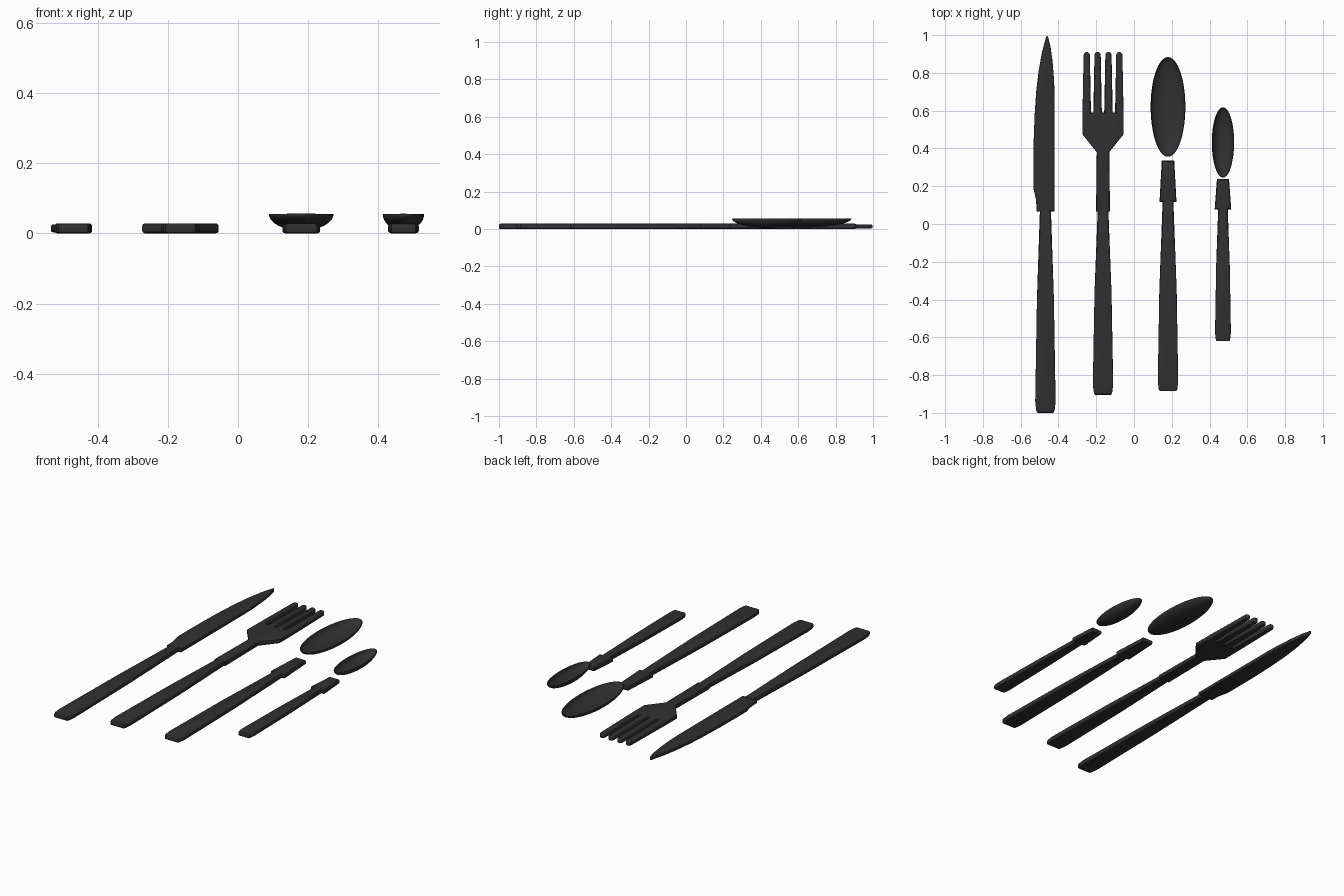
import bpy, bmesh
from math import sin, cos, pi

if "Cube" in bpy.data.objects:
    bpy.data.objects.remove(bpy.data.objects["Cube"])


def finish(name, bm):
    bmesh.ops.recalc_face_normals(bm, faces=bm.faces)
    mesh = bpy.data.meshes.new(name)
    bm.to_mesh(mesh)
    bm.free()
    ob = bpy.data.objects.new(name, mesh)
    bpy.context.collection.objects.link(ob)
    mat = bpy.data.materials.get("dark_steel") or bpy.data.materials.new("dark_steel")
    mat.diffuse_color = (0.03, 0.03, 0.032, 1)
    mat.use_nodes = True
    mat.node_tree.nodes["Principled BSDF"].inputs["Base Color"].default_value = mat.diffuse_color
    mesh.materials.append(mat)
    bpy.ops.object.select_all(action='DESELECT')
    ob.select_set(True)
    bpy.context.view_layer.objects.active = ob
    bpy.ops.object.shade_smooth_by_angle(angle=0.5)
    return ob


def plate(name, outline, z0=0.0, z1=0.028, bevel=0.008):
    """Flat outline extruded upward, with rounded top and bottom rims."""
    bm = bmesh.new()
    face = bm.faces.new([bm.verts.new((x, y, z0)) for x, y in outline])
    ext = bmesh.ops.extrude_face_region(bm, geom=[face], use_keep_orig=True)
    top = [v for v in ext["geom"] if isinstance(v, bmesh.types.BMVert)]
    bmesh.ops.translate(bm, verts=top, vec=(0, 0, z1 - z0))
    bmesh.ops.recalc_face_normals(bm, faces=bm.faces)
    rims = [e for e in bm.edges if abs(e.verts[0].co.z - e.verts[1].co.z) < 1e-6]
    bmesh.ops.bevel(bm, geom=rims, offset=bevel, offset_type='OFFSET',
                    segments=3, profile=0.5, affect='EDGES', clamp_overlap=False)
    return finish(name, bm)


def mirrored(cx, half):
    """Closed outline from (half width, y) pairs."""
    return [(cx + w, y) for w, y in half] + [(cx - w, y) for w, y in reversed(half)]


def bowl(name, cx, cy, rx, ry, top=0.055, depth=0.047):
    """Open half ellipsoid."""
    bm = bmesh.new()
    bmesh.ops.create_uvsphere(bm, u_segments=48, v_segments=24, radius=1)
    bmesh.ops.delete(bm, geom=[v for v in bm.verts if v.co.z > 1e-4], context='VERTS')
    for v in bm.verts:
        v.co = (cx + v.co.x * rx, cy + v.co.y * ry, top + v.co.z * depth)
    ob = finish(name, bm)
    mod = ob.modifiers.new("thickness", 'SOLIDIFY')
    mod.thickness = 0.003
    mod.offset = -1


# Knife
plate("knife_handle", mirrored(-0.469, [
    (0.042, -1.0), (0.049, -0.985), (0.054, -0.94), (0.045, -0.4), (0.029, 0.08)]))
plate("knife_blade", [
    (-0.515, 0.065), (-0.42, 0.065), (-0.42, 0.66), (-0.423, 0.76), (-0.431, 0.86),
    (-0.442, 0.94), (-0.455, 0.99), (-0.461, 0.998), (-0.467, 0.985), (-0.487, 0.91),
    (-0.505, 0.81), (-0.518, 0.70), (-0.526, 0.58), (-0.532, 0.42), (-0.533, 0.19),
    (-0.519, 0.13)], 0.003, 0.025, 0.006)

# Fork: tines are walked left to right, then the shoulders and neck
FX = -0.164
head = [(FX - 0.037, 0.065), (FX - 0.033, 0.38), (FX - 0.109, 0.475)]
for i in range(4):
    c = FX + (i - 1.5) * 0.0575
    head.append((c - 0.0225, 0.59))
    for k in range(9):
        a = pi - pi * k / 8
        head.append((c + 0.0165 * cos(a), 0.894 + 0.0165 * sin(a)))
    head.append((c + 0.0225, 0.59))
head += [(FX + 0.109, 0.475), (FX + 0.033, 0.38), (FX + 0.037, 0.065)]
plate("fork_head", head)
plate("fork_handle", mirrored(FX, [
    (0.042, -0.905), (0.048, -0.895), (0.054, -0.85), (0.045, -0.36), (0.028, 0.08)]))

# Table spoon
plate("spoon_handle", mirrored(0.18, [
    (0.043, -0.885), (0.049, -0.875), (0.054, -0.83), (0.046, -0.35), (0.028, 0.13)]))
plate("spoon_neck", mirrored(0.18, [(0.045, 0.117), (0.033, 0.335)]))
bowl("spoon_bowl", 0.18, 0.62, 0.092, 0.264)

# Tea spoon
plate("teaspoon_handle", mirrored(0.471, [
    (0.034, -0.62), (0.038, -0.612), (0.042, -0.575), (0.036, -0.22), (0.025, 0.09)]))
plate("teaspoon_neck", mirrored(0.471, [(0.044, 0.077), (0.032, 0.237)]))
bowl("teaspoon_bowl", 0.471, 0.432, 0.059, 0.186)
